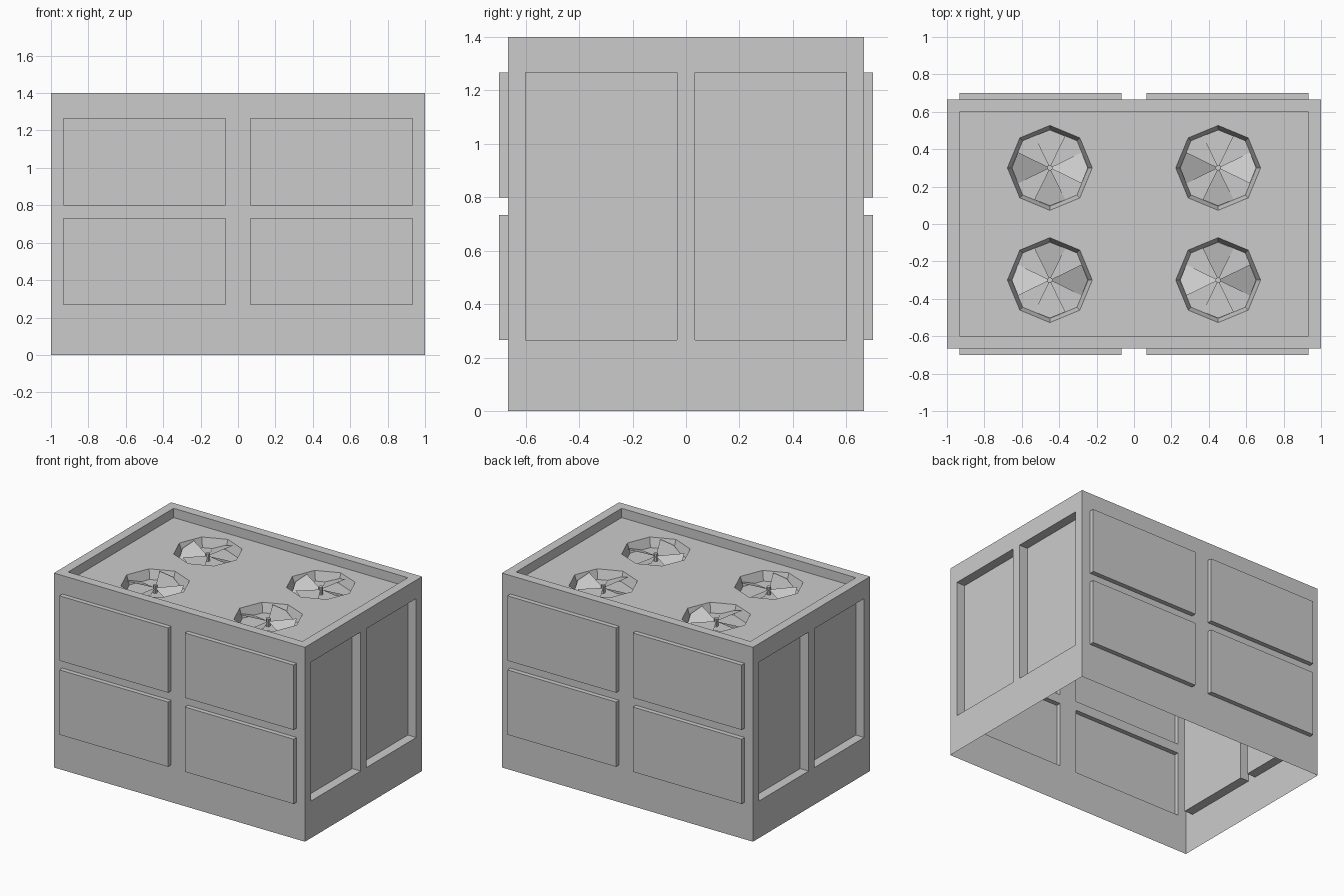
import bpy, bmesh
from math import cos, sin, pi
from mathutils import Vector, Matrix

if "Cube" in bpy.data.objects:
    bpy.data.objects.remove(bpy.data.objects["Cube"])

U = 1 / 15                                   # design module
XS = [v * U for v in (-15, -14, -1, 1, 14, 15)]
YS = [v * U for v in (-10, -9, -.5, .5, 9, 10)]
ZS = [v * U for v in (0, 4, 11, 12, 19, 21)]
TOP, ROOF = 21 * U, 20 * U
R_OUT, R_IN, SIDES = 0.227, 0.205, 8
FANS = [(x, y) for x in (-.45, .45) for y in (-.3, .3)]


def finish(bm, name):
    mesh = bpy.data.meshes.new(name)
    bm.to_mesh(mesh)
    bm.free()
    obj = bpy.data.objects.new(name, mesh)
    bpy.context.collection.objects.link(obj)
    return obj


def wall(bm, us, vs, place, is_panel, offset):
    """Grid wall whose panel cells are pushed along offset; returns panel faces."""
    grid = [[bm.verts.new(place(u, v)) for v in vs] for u in us]
    panels = []
    for i in range(len(us) - 1):
        for j in range(len(vs) - 1):
            f = bm.faces.new((grid[i][j], grid[i + 1][j],
                              grid[i + 1][j + 1], grid[i][j + 1]))
            if is_panel(i, j):
                panels.append(f)
    geom = bmesh.ops.extrude_face_region(bm, geom=panels)["geom"]
    verts = [g for g in geom if isinstance(g, bmesh.types.BMVert)]
    bmesh.ops.translate(bm, verts=verts, vec=Vector(offset))
    bmesh.ops.delete(bm, geom=[f for f in panels if f.is_valid], context='FACES')
    return [g for g in geom if isinstance(g, bmesh.types.BMFace)]


# Cabinet: open-bottomed shell, raised front/back panels, recessed side panels
bm = bmesh.new()
for s in (-1, 1):
    wall(bm, XS, ZS, lambda u, v: (u, s * 10 * U, v),
         lambda i, j: i % 2 and j % 2, (0, s * U / 2, 0))
    wall(bm, YS, ZS, lambda u, v: (s * 15 * U, u, v),
         lambda i, j: i % 2 and 1 <= j <= 3, (-s * U, 0, 0))

# Rim and sunken roof with four octagonal openings
sunk = wall(bm, XS, YS, lambda u, v: (u, v, TOP),
            lambda i, j: 1 <= i <= 3 and 1 <= j <= 3, (0, 0, -U))
bmesh.ops.delete(bm, geom=sunk, context='FACES')
roof_edges = [e for e in bm.edges
              if all(abs(v.co.z - ROOF) < 1e-4 and abs(v.co.x) < 14.01 * U
                     and abs(v.co.y) < 9.01 * U for v in e.verts)]
for cx, cy in FANS:
    ring = [bm.verts.new((cx + R_OUT * cos(k * 2 * pi / SIDES),
                          cy + R_OUT * sin(k * 2 * pi / SIDES), ROOF))
            for k in range(SIDES)]
    for k in range(SIDES):
        roof_edges.append(bm.edges.new((ring[k], ring[(k + 1) % SIDES])))
bmesh.ops.triangle_fill(bm, use_beauty=True, edges=roof_edges, normal=(0, 0, 1))
bmesh.ops.remove_doubles(bm, verts=bm.verts[:], dist=1e-4)
bmesh.ops.recalc_face_normals(bm, faces=bm.faces[:])
finish(bm, "cabinet")

# Fans: tapered well, hub and four pitched blades, mirrored front to back
DEPTH = U
for n, (cx, cy) in enumerate(FANS, 1):
    bm = bmesh.new()
    floor, upper = [], []
    for k in range(SIDES):
        c, s = cos(k * 2 * pi / SIDES), sin(k * 2 * pi / SIDES)
        upper.append(bm.verts.new((cx + R_OUT * c, cy + R_OUT * s, ROOF)))
        floor.append(bm.verts.new((cx + R_IN * c, cy + R_IN * s, ROOF - DEPTH)))
    bm.faces.new(floor)
    for k in range(SIDES):
        m = (k + 1) % SIDES
        bm.faces.new((upper[m], upper[k], floor[k], floor[m]))
    finish(bm, f"fan_well_{n}")

    bm = bmesh.new()
    bmesh.ops.create_cone(bm, cap_ends=True, segments=SIDES, radius1=.015, radius2=.015,
                          depth=.055, matrix=Matrix.Translation((cx, cy, ROOF - .039)))
    finish(bm, f"fan_hub_{n}")

    bm = bmesh.new()
    pitch = -.4 if cy > 0 else .4
    for q in range(4):
        turn = Matrix.Translation((cx, cy, ROOF - .033)) @ Matrix.Rotation(q * pi / 2, 4, 'Z')
        bm.faces.new([bm.verts.new(turn @ Vector((x, y, pitch * y)))
                      for x, y in ((0, 0), (.17, -.083), (.203, 0), (.17, .083))])
    finish(bm, f"fan_blades_{n}")
